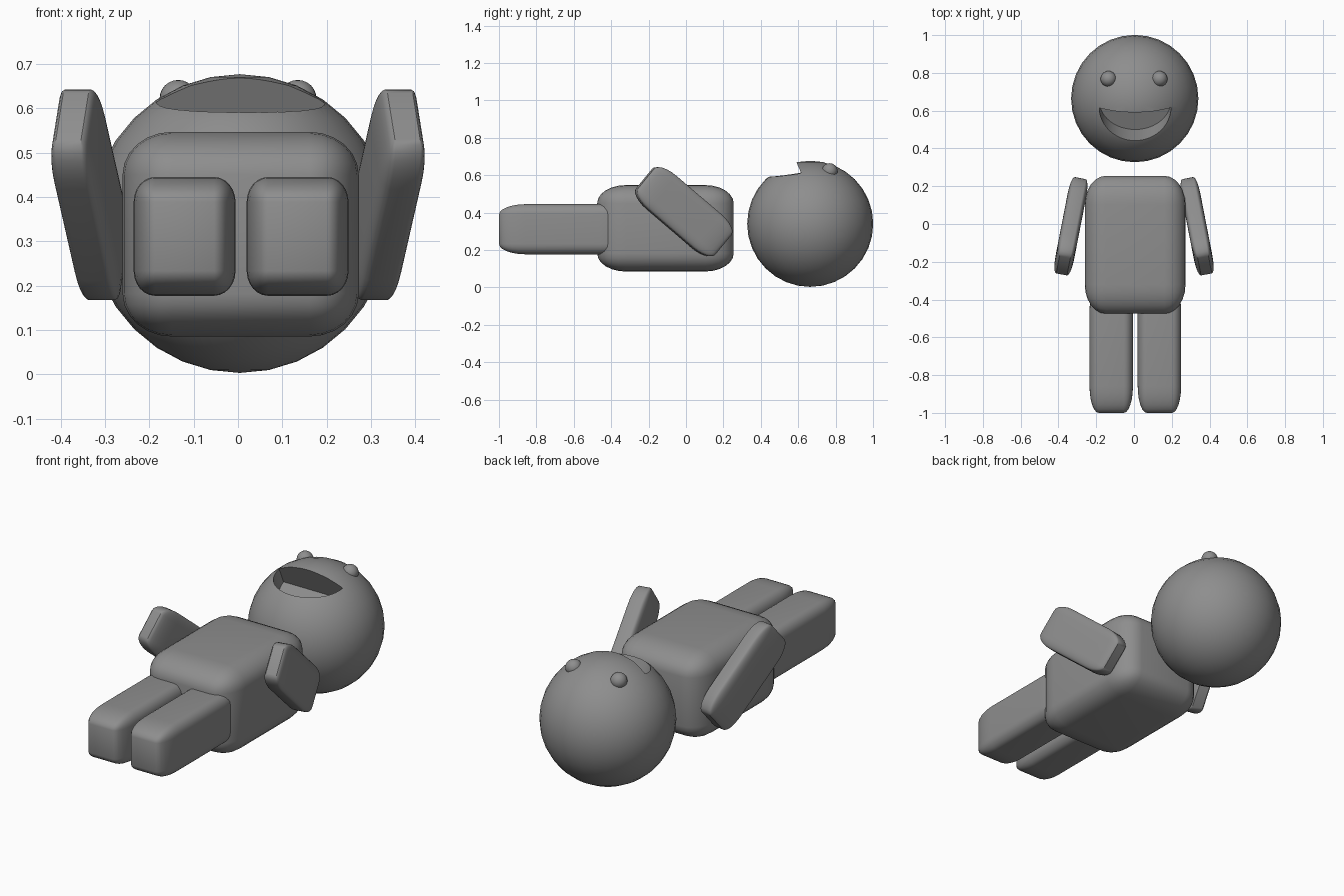
import bpy, bmesh, math
from mathutils import Matrix, Vector

cube = bpy.data.objects.get("Cube")
if cube:
    bpy.data.objects.remove(cube, do_unlink=True)

GREY = (0.27, 0.27, 0.27, 1)
grey = bpy.data.materials.new("plain_grey")
grey.use_nodes = True
grey.diffuse_color = GREY
grey.node_tree.nodes["Principled BSDF"].inputs["Base Color"].default_value = GREY


def add_object(name, bm):
    mesh = bpy.data.meshes.new(name)
    bmesh.ops.recalc_face_normals(bm, faces=bm.faces)
    bm.to_mesh(mesh)
    bm.free()
    mesh.materials.append(grey)
    obj = bpy.data.objects.new(name, mesh)
    bpy.context.collection.objects.link(obj)
    return obj


def smooth(obj):
    bpy.ops.object.select_all(action='DESELECT')
    obj.select_set(True)
    bpy.context.view_layer.objects.active = obj
    bpy.ops.object.shade_smooth_by_angle(angle=math.radians(35))


def soft_box(name, centre, size, rotation=Matrix(), rounding=0.21):
    """Unit cube rounded first and stretched after, so the rounding stretches too."""
    bm = bmesh.new()
    bmesh.ops.create_cube(bm, size=1)
    bmesh.ops.bevel(bm, geom=bm.edges[:], offset=rounding, segments=6,
                    profile=0.5, affect='EDGES')
    bm.transform(Matrix.Translation(centre) @ rotation @ Matrix.Diagonal((*size, 1)))
    smooth(add_object(name, bm))


def ball(name, centre, radius, segments):
    bm = bmesh.new()
    bmesh.ops.create_uvsphere(bm, u_segments=segments, v_segments=segments // 2,
                              radius=radius)
    bm.transform(Matrix.Translation(centre))
    return add_object(name, bm)


# Torso
soft_box("torso", (0.006, -0.11, 0.316), (0.533, 0.73, 0.462))

# Legs and arms, one of each per side
for side, label in ((-1, "right"), (1, "left")):
    soft_box(label + "_leg", (0.007 + side * 0.1275, -0.66, 0.311), (0.23, 0.68, 0.268))
    tilt = (Matrix.Rotation(math.radians(side * 11), 4, 'Z')
            @ Matrix.Rotation(math.radians(-40), 4, 'X'))
    soft_box(label + "_arm", (side * 0.334, -0.012, 0.405), (0.1, 0.55, 0.235), tilt)

# Head
head = ball("head", (0.004, 0.664, 0.34), 0.337, 32)

# Smile: half-ellipse prism sunk into the face
down, out = Vector((0, -0.91, -0.41)), Vector((0, -0.41, 0.91))
corner_mid = Vector((0.006, 0.615, 0.614))
bm = bmesh.new()
rim = []
for i in range(25):
    a = math.pi * i / 24
    p = corner_mid + Vector((0.19 * math.cos(a), 0, 0)) + down * 0.168 * math.sin(a)
    rim.append(bm.verts.new(p - out * 0.093))
floor = bm.faces.new(rim)
walls = bmesh.ops.extrude_face_region(bm, geom=[floor], use_keep_orig=True)
bmesh.ops.translate(bm, vec=out * 0.3,
                    verts=[v for v in walls["geom"] if isinstance(v, bmesh.types.BMVert)])
cutter = add_object("mouth_cutter", bm)
cutter.hide_render = True

cut = head.modifiers.new("mouth", 'BOOLEAN')
cut.operation = 'DIFFERENCE'
cut.solver = 'EXACT'
cut.object = cutter
bpy.context.view_layer.objects.active = head
bpy.ops.object.modifier_apply(modifier=cut.name)
bpy.data.objects.remove(cutter, do_unlink=True)
smooth(head)

# Eyes
for side, label in ((-1, "right"), (1, "left")):
    smooth(ball(label + "_eye", (side * 0.135, 0.768, 0.622), 0.042, 24))
